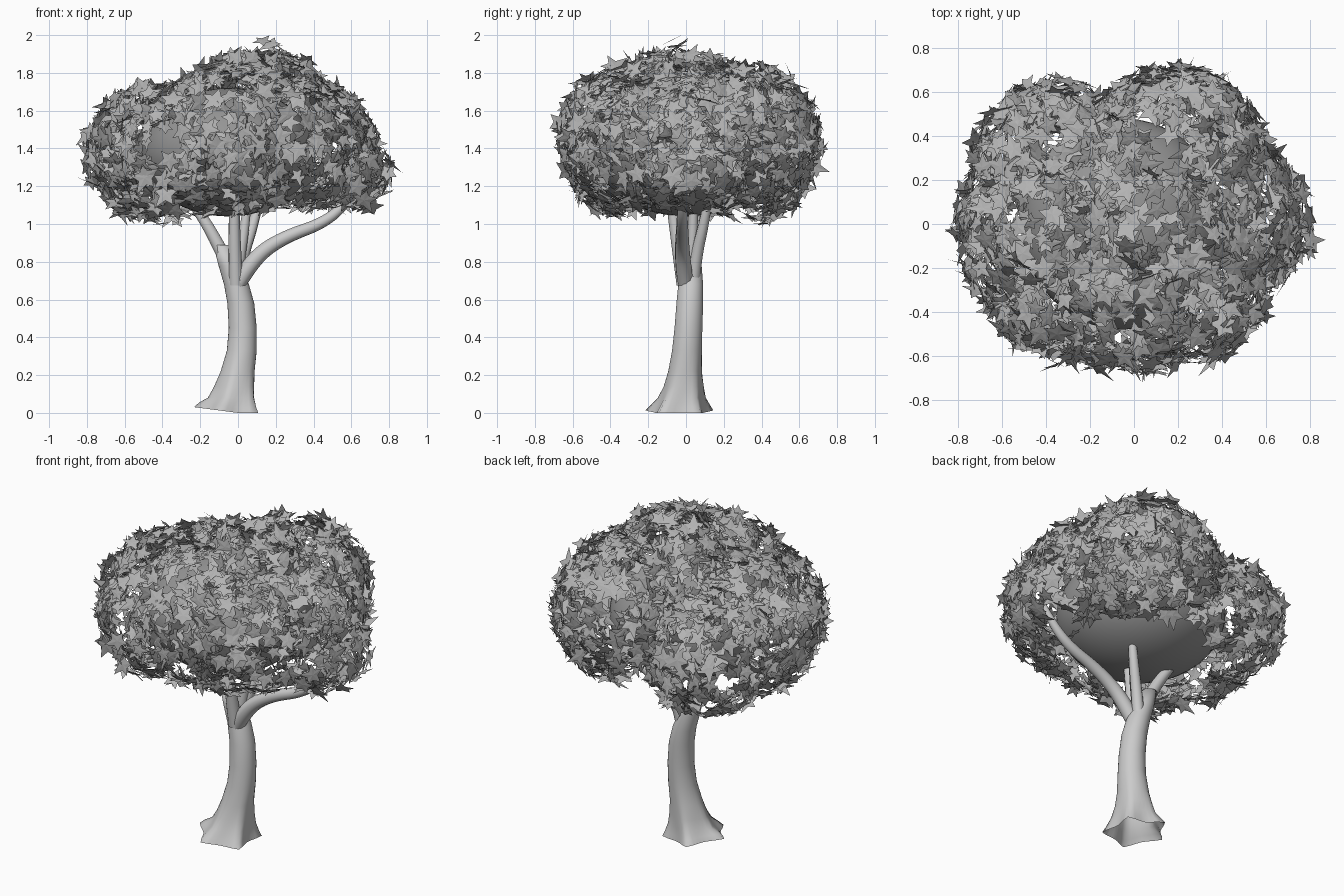
import bpy, bmesh, math, random
from mathutils import Vector, Matrix

if "Cube" in bpy.data.objects:
    bpy.data.objects.remove(bpy.data.objects["Cube"])
random.seed(7)


def finish(name, bm, grey=None, smooth=True):
    me = bpy.data.meshes.new(name)
    bm.to_mesh(me)
    bm.free()
    ob = bpy.data.objects.new(name, me)
    bpy.context.collection.objects.link(ob)
    for p in me.polygons:
        p.use_smooth = smooth
    if grey:
        mat = bpy.data.materials.new(name + "_grey")
        mat.diffuse_color = (grey, grey, grey, 1)
        mat.use_nodes = True
        mat.node_tree.nodes["Principled BSDF"].inputs["Base Color"].default_value = mat.diffuse_color
        me.materials.append(mat)
    return ob


def branch(name, pts):
    """Tapered tube through (x, y, z, radius) points."""
    cu = bpy.data.curves.new(name, 'CURVE')
    cu.dimensions = '3D'
    cu.bevel_depth = 1
    cu.bevel_resolution = 3
    cu.use_fill_caps = True
    sp = cu.splines.new('NURBS')
    sp.points.add(len(pts) - 1)
    for p, (x, y, z, r) in zip(sp.points, pts):
        p.co = (x, y, z, 1)
        p.radius = r
    sp.order_u = 3
    sp.use_endpoint_u = True
    sp.resolution_u = 6
    ob = bpy.data.objects.new(name, cu)
    bpy.context.collection.objects.link(ob)
    bpy.ops.object.select_all(action='DESELECT')
    ob.select_set(True)
    bpy.context.view_layer.objects.active = ob
    bpy.ops.object.convert(target='MESH')


# Trunk: lofted rings (cx, cy, z, radius, root lobe strength)
rings = [(-.045, -.035, 0, .152, .24), (-.038, -.03, .03, .138, .20),
         (-.026, -.022, .08, .118, .13), (-.015, -.012, .14, .104, .07),
         (0, -.005, .22, .089, .03), (.02, .005, .33, .079, 0),
         (.025, .013, .45, .074, 0), (.015, .02, .58, .071, 0),
         (-.008, .025, .68, .066, 0), (-.045, .025, .78, .058, 0),
         (-.085, .025, .89, .046, 0)]
N = 30
bm = bmesh.new()
loops = []
for cx, cy, z, r, a in rings:
    loop = []
    for i in range(N):
        t = 2 * math.pi * i / N
        k = r * (1 + a * (1 - 1.5 * abs(math.sin(2.5 * (t - math.pi)))))
        x, y = cx + k * math.cos(t), cy + k * math.sin(t)
        lift = .03 * max(0, -x / .23) if z < .05 else 0
        loop.append(bm.verts.new((x, y, z + lift)))
    loops.append(loop)
for a, b in zip(loops, loops[1:]):
    for i in range(N):
        j = (i + 1) % N
        bm.faces.new((a[i], a[j], b[j], b[i]))
bm.faces.new(loops[-1])
finish("trunk", bm)

# Branches
branch("branch_right", [(-.01, 0, .66, .04), (.03, -.01, .74, .045), (.13, -.02, .86, .04),
                        (.27, -.02, .94, .035), (.44, -.02, 1.0, .031),
                        (.56, -.02, 1.09, .026), (.64, -.02, 1.2, .018)])
branch("branch_left", [(-.07, .02, .82, .038), (-.12, .02, .92, .034),
                       (-.19, .03, 1.04, .03), (-.3, .05, 1.2, .022)])
branch("branch_front", [(-.01, -.01, .68, .04), (-.015, -.03, .8, .036),
                        (-.02, -.06, 1.0, .031), (-.02, -.09, 1.2, .025)])
branch("branch_back", [(0, .04, .7, .035), (.02, .05, .82, .033),
                       (.09, .1, 1.02, .027), (.13, .13, 1.2, .02)])
branch("branch_middle", [(-.01, .03, .72, .035), (.015, .03, .85, .03),
                         (.04, .04, 1.02, .025), (.06, .04, 1.2, .02)])

# Solid inner foliage mass
bm = bmesh.new()
bmesh.ops.create_icosphere(bm, subdivisions=4, radius=1)
bmesh.ops.transform(bm, verts=bm.verts, matrix=Matrix.Translation((-.05, 0, 1.38)) @
                    Matrix.Diagonal((.46, .48, .34, 1)))
finish("foliage_core", bm, .3)

# Leaf shell: stars on the outside of overlapping ellipsoid lobes (centre, radii)
lobes = [((-.37, -.03, 1.38), (.43, .45, .36)), ((-.36, .30, 1.33), (.36, .34, .33)),
         ((.18, .30, 1.45), (.42, .40, .39)), ((0, -.28, 1.45), (.44, .38, .40)),
         ((-.28, -.30, 1.37), (.36, .33, .34)), ((.24, -.27, 1.42), (.36, .35, .34)),
         ((.34, .04, 1.41), (.38, .44, .34)), ((.54, .01, 1.27), (.26, .30, .20)),
         ((.08, 0, 1.5), (.46, .42, .38)), ((.13, -.02, 1.78), (.26, .26, .13))]


def inside(p, c, r):
    return sum(((p[i] - c[i]) / r[i]) ** 2 for i in range(3)) < .93


def add_leaf(bm, p, n):
    size = random.uniform(.048, .08)
    tilt = Vector([random.gauss(0, .42) for _ in range(3)])
    rot = (n + tilt).to_track_quat('Z', 'Y').to_matrix().to_4x4()
    m = Matrix.Translation(p) @ rot @ Matrix.Rotation(random.uniform(0, 6.283), 4, 'Z')
    mid = bm.verts.new(m @ Vector((0, 0, size * .04)))
    rim = []
    for i in range(10):
        t = math.pi * i / 5
        k = size * (.48 if i % 2 else (1.25 if i == 0 else random.uniform(.8, 1.05)))
        rim.append(bm.verts.new(m @ Vector((k * math.cos(t), k * math.sin(t), 0))))
    for i in range(10):
        bm.faces.new((mid, rim[i], rim[(i + 1) % 10]))


bm = bmesh.new()
for c, r in lobes:
    area = 4 * math.pi * (((r[0] * r[1]) ** 1.6 + (r[0] * r[2]) ** 1.6 +
                           (r[1] * r[2]) ** 1.6) / 3) ** (1 / 1.6)
    for _ in range(int(area * 370)):
        d = Vector([random.gauss(0, 1) for _ in range(3)]).normalized()
        p = Vector([c[i] + d[i] * r[i] for i in range(3)])
        n = Vector([d[i] / r[i] for i in range(3)]).normalized()
        # nothing buried in a neighbouring lobe, and an open middle underneath
        if any(inside(p, *o) for o in lobes if o[0] != c):
            continue
        if n.z < -.95 or (n.z < -.5 and math.hypot(p.x, p.y - .05) < .42):
            continue
        add_leaf(bm, p + n * random.uniform(-.04, .025), n)
# A few loose leaves at the crown
for x, y, z in ((.13, -.08, 1.97), (.17, -.03, 1.95), (.2, -.06, 1.94)):
    add_leaf(bm, Vector((x, y, z)), Vector((0, 0, 1)))
finish("leaves", bm, .45, smooth=False)
